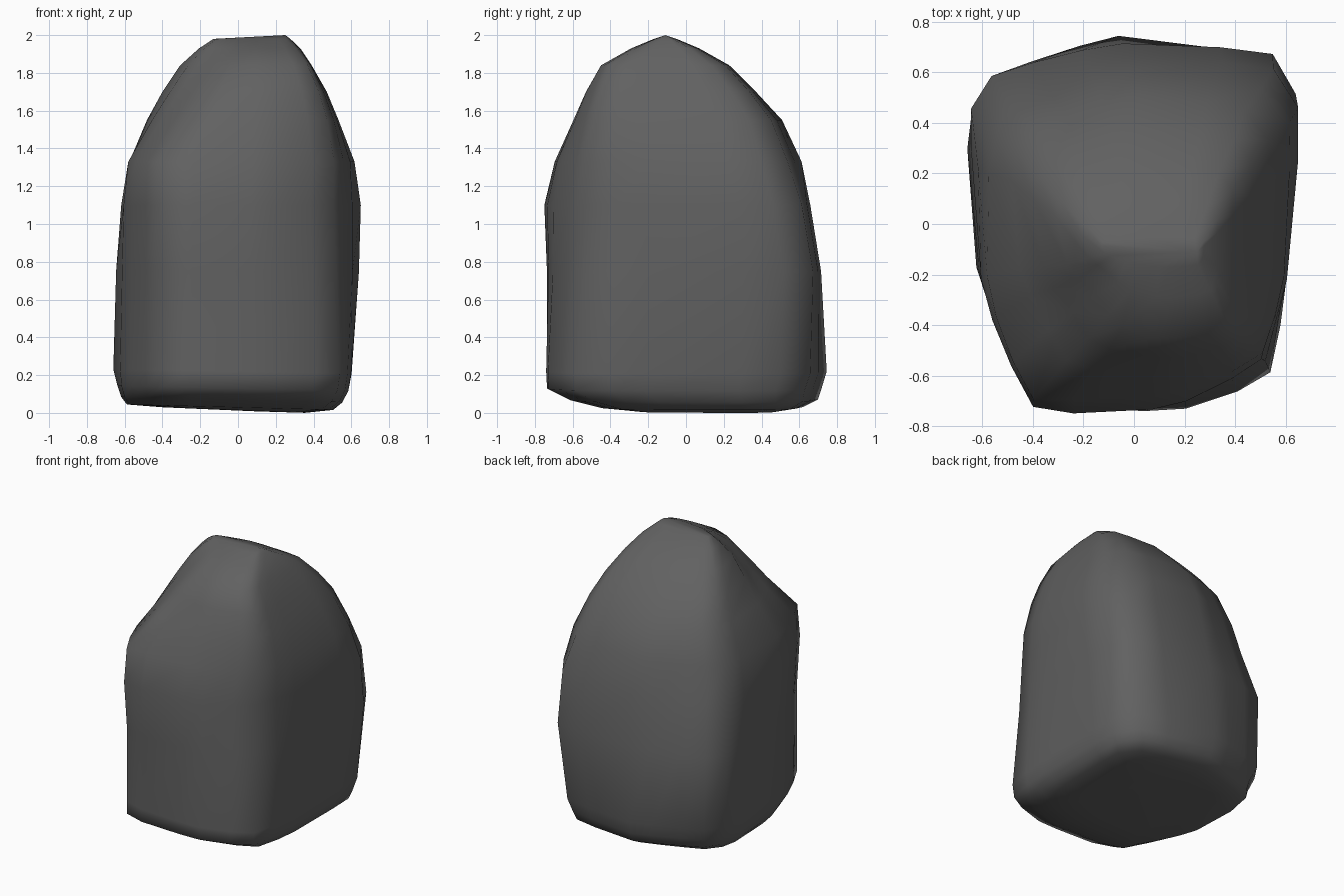
import bpy
import bmesh

cube = bpy.data.objects.get("Cube")
if cube:
    bpy.data.objects.remove(cube)

# Dark stone colour
stone = bpy.data.materials.new("dark grey stone")
stone.use_nodes = True
grey = (0.12, 0.12, 0.12, 1)
stone.diffuse_color = grey
bsdf = stone.node_tree.nodes["Principled BSDF"]
bsdf.inputs["Base Color"].default_value = grey
bsdf.inputs["Roughness"].default_value = 0.9

# Footprint of the boulder, going round its rim
OUTLINE = [(-.04, .75), (-.2, .71), (-.39, .65), (-.55, .59), (-.64, .46),
           (-.66, .3), (-.63, -.18), (-.58, -.35), (-.5, -.54), (-.41, -.71),
           (-.25, -.75), (.07, -.74), (.22, -.72), (.42, -.64), (.55, -.56),
           (.6, -.38), (.63, -.2), (.65, .3), (.65, .51), (.53, .67), (.33, .71)]

# Height, x limits, y limits, then how far each corner swells:
# front -x, front +x, back -x, back +x
RINGS = [(.015, -.4, .36, -.3, .5, 0, 0, 0, 0),
         (.03, -.6, .52, -.46, .62, 0, .02, -.03, -.02),
         (.07, -.63, .57, -.62, .7, -.01, .04, -.03, -.02),
         (.13, -.65, .6, -.74, .72, -.02, .05, -.03, -.02),
         (.22, -.66, .615, -.745, .745, -.03, .05, 0, -.01),
         (.75, -.645, .64, -.74, .715, -.01, -.02, .04, .05),
         (1.1, -.63, .65, -.75, .66, .02, -.06, -.03, .04),
         (1.33, -.595, .63, -.695, .615, .06, -.03, -.05, -.01),
         (1.55, -.49, .54, -.6, .51, -.05, .03, -.02, 0),
         (1.7, -.4, .47, -.53, .37, -.09, .05, 0, .02),
         (1.84, -.31, .39, -.45, .23, -.13, .06, -.01, .02),
         (1.93, -.21, .33, -.29, .07, -.08, .03, -.01, .01),
         (1.98, -.13, .28, -.17, -.05, -.03, .01, 0, 0)]


def place(t, low, high, push):
    """Map t from -1..1 into the limits, pushed outward but kept inside them."""
    value = low + (t + 1) / 2 * (high - low) + (push if t > 0 else -push)
    return min(max(value, low), high)


def ring(bm, z, x0, x1, y0, y1, *swell):
    verts = []
    for x, y in OUTLINE:
        a, b = x / .66, y / .75
        push = abs(a * b) * swell[(x > 0) + 2 * (y > 0)]
        sag = .015 * a * max(0, 1 - z)
        verts.append(bm.verts.new((place(a, x0, x1, push),
                                   place(b, y0, y1, push), z - sag)))
    return verts


# Boulder body skinned through stacked outlines
bm = bmesh.new()
loops = [ring(bm, *r) for r in RINGS]
count = len(OUTLINE)
for lower, upper in zip(loops, loops[1:]):
    for i in range(count):
        j = (i + 1) % count
        bm.faces.new((lower[i], lower[j], upper[j], upper[i]))

# Closed underside and slightly tilted crest
for loop, tip in ((loops[0], (.1, .2, .008)), (loops[-1], (.25, -.11, 2))):
    centre = bm.verts.new(tip)
    for i in range(count):
        bm.faces.new((loop[i], loop[(i + 1) % count], centre))
bmesh.ops.recalc_face_normals(bm, faces=bm.faces)
for face in bm.faces:
    face.smooth = True

mesh = bpy.data.meshes.new("boulder")
bm.to_mesh(mesh)
bm.free()
mesh.materials.append(stone)
boulder = bpy.data.objects.new("boulder", mesh)
bpy.context.collection.objects.link(boulder)
